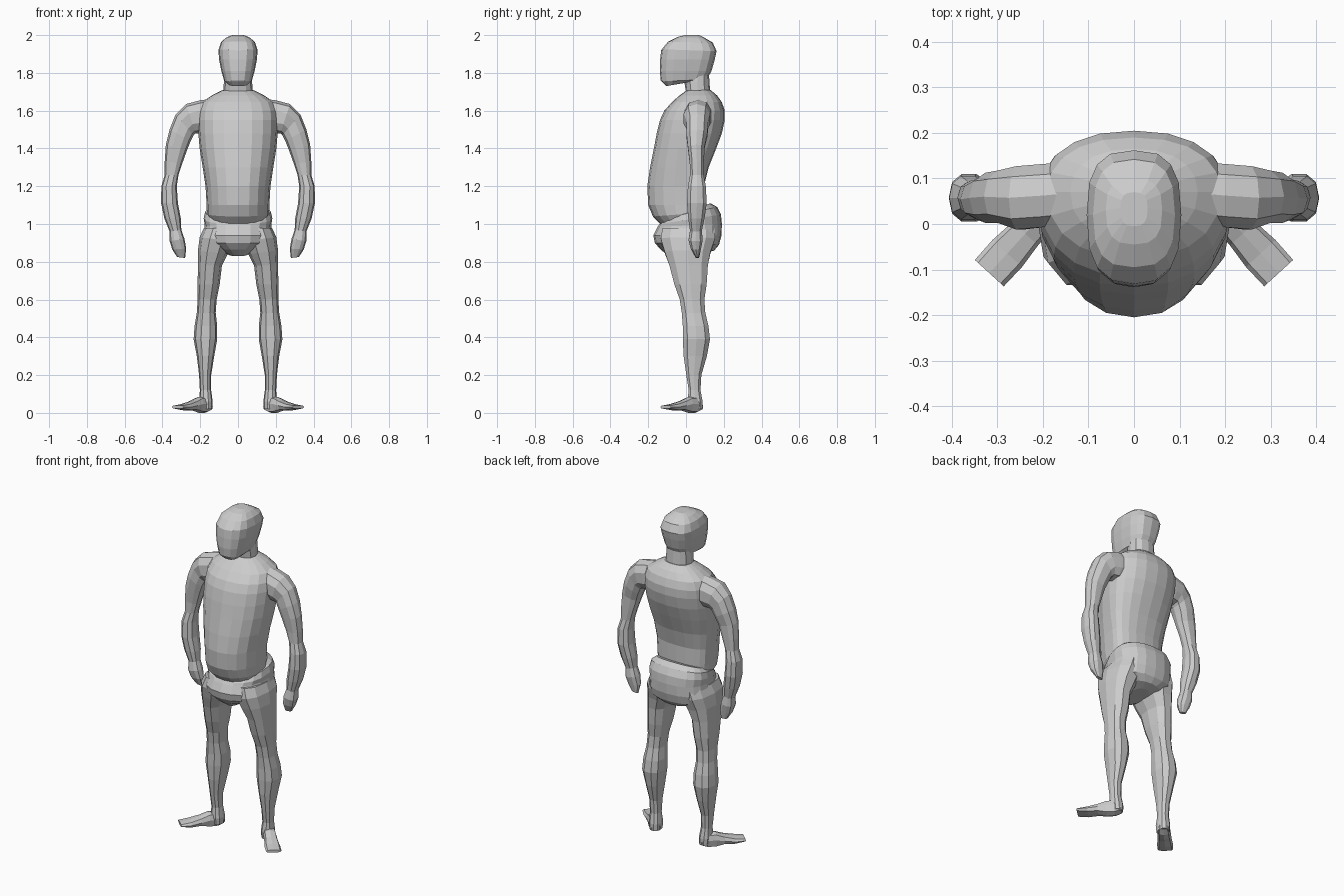
import bpy, bmesh, math
from mathutils import Vector as V

grey = bpy.data.materials.new("light grey")
grey.diffuse_color = (0.6, 0.6, 0.6, 1)


def power(t, e):
    return math.copysign(abs(t) ** e, t)


def ring(c, u, front, back, n, e=1.0):
    """Closed section: half width u, with separate front and back depths."""
    pts = []
    for i in range(n):
        a = 2 * math.pi * i / n
        s, k = power(math.sin(a), e), power(math.cos(a), e)
        pts.append(V(c) + V(u) * k + (V(front) * -s if s < 0 else V(back) * s))
    return pts


def loft(name, rings, mirror=False):
    """Skin a list of rings into a closed flat-shaded part."""
    bm = bmesh.new()
    rows = [[bm.verts.new(p) for p in r] for r in rings]
    n = len(rows[0])
    for a, b in zip(rows, rows[1:]):
        for i in range(n):
            j = (i + 1) % n
            bm.faces.new((a[i], a[j], b[j], b[i]))
    bm.faces.new(rows[0])
    bm.faces.new(rows[-1])
    bmesh.ops.recalc_face_normals(bm, faces=bm.faces)
    me = bpy.data.meshes.new(name)
    bm.to_mesh(me)
    bm.free()
    me.materials.append(grey)
    ob = bpy.data.objects.new(name, me)
    bpy.context.collection.objects.link(ob)
    if mirror:
        ob.modifiers.new("Mirror", 'MIRROR')
    return ob


def body(name, rows, n, e):
    """Centred part; rows: z front, z back, half width, y front, y middle, y back."""
    out = []
    for zf, zb, w, yf, yc, yb in rows:
        zc = zf + (zb - zf) * (yc - yf) / (yb - yf)
        out.append(ring((0, yc, zc), (w, 0, 0), (0, yf - yc, zf - zc),
                        (0, yb - yc, zb - zc), n, e))
    return loft(name, out)


def limb(name, rows, n):
    """Mirrored part; rows: inner x, z, outer x, z, y front, y back."""
    out = []
    for xi, zi, xo, zo, yf, yb in rows:
        c = ((xi + xo) / 2, (yf + yb) / 2, (zi + zo) / 2)
        d = (yb - yf) / 2
        out.append(ring(c, ((xo - xi) / 2, 0, (zo - zi) / 2),
                        (0, -d, 0), (0, d, 0), n, 0.85))
    return loft(name, out, True)


# Torso with a rounded belly and a hunched upper back
body("torso", [
    (1.00, 1.04, .150, -.135, .02, .08), (1.04, 1.06, .165, -.175, .02, .09),
    (1.10, 1.10, .166, -.200, .02, .095), (1.20, 1.20, .172, -.205, .02, .095),
    (1.30, 1.30, .187, -.190, .02, .12), (1.40, 1.40, .203, -.170, .03, .16),
    (1.48, 1.48, .210, -.155, .04, .19), (1.55, 1.55, .212, -.138, .05, .205),
    (1.60, 1.60, .208, -.115, .06, .205), (1.645, 1.645, .190, -.075, .07, .19),
    (1.68, 1.68, .140, -.035, .07, .165), (1.705, 1.71, .085, .0, .07, .13)], 20, 0.88)

# Neck and head
body("neck", [
    (1.64, 1.64, .095, -.01, .07, .14), (1.70, 1.70, .078, .0, .06, .128),
    (1.76, 1.74, .075, -.01, .06, .125), (1.82, 1.82, .07, -.01, .06, .12)], 12, 0.85)
head = body("head", [
    (1.73, 1.755, .050, -.105, -.04, .04), (1.755, 1.765, .074, -.13, -.01, .11),
    (1.81, 1.81, .088, -.136, .0, .135), (1.87, 1.87, .100, -.134, .01, .152),
    (1.925, 1.915, .104, -.128, .02, .162), (1.965, 1.96, .090, -.095, .02, .142),
    (1.99, 1.985, .062, -.045, .03, .10), (2.0, 2.0, .030, -.005, .035, .07)], 16, 0.72)

# Shallow raised face panel
bm = bmesh.new()
bm.from_mesh(head.data)
panel = [f for f in bm.faces if f.normal.y < -0.9 and 1.75 < f.calc_center_median().z < 1.93]
bmesh.ops.inset_region(bm, faces=panel, thickness=.006, depth=.003)
bm.to_mesh(head.data)
bm.free()

# Pelvis
body("pelvis", [
    (1.04, 1.11, .150, -.08, .05, .13), (1.03, 1.09, .174, -.11, .05, .165),
    (1.00, 1.05, .182, -.14, .05, .185), (.985, 1.00, .176, -.15, .05, .19),
    (.94, .94, .184, -.173, .05, .188), (.90, .89, .175, -.165, .05, .175),
    (.865, .86, .110, -.135, .04, .15), (.83, .845, .050, -.09, .03, .10)], 20, 0.85)

# Arms with hands
limb("arm", [
    (.12, 1.50, .12, 1.665, .0, .14), (.20, 1.48, .20, 1.655, -.01, .135),
    (.225, 1.48, .275, 1.635, -.015, .13), (.235, 1.47, .33, 1.58, .0, .12),
    (.25, 1.44, .362, 1.50, .0, .115), (.27, 1.39, .382, 1.42, .008, .10),
    (.295, 1.32, .388, 1.33, .018, .097), (.315, 1.26, .388, 1.26, .02, .095),
    (.324, 1.20, .406, 1.20, .008, .107), (.318, 1.11, .407, 1.11, .003, .112),
    (.303, 1.03, .390, 1.03, .01, .10), (.300, .97, .362, .96, .02, .085),
    (.283, .92, .362, .91, .012, .09), (.274, .87, .348, .865, .025, .08),
    (.280, .82, .322, .825, .05, .07)], 10)

# Legs
limb("leg", [
    (.02, .98, .180, .98, -.13, .16), (.03, .91, .203, .93, -.14, .16),
    (.055, .84, .212, .86, -.118, .135), (.085, .78, .212, .78, -.092, .12),
    (.097, .68, .214, .68, -.065, .113), (.113, .60, .214, .60, -.036, .10),
    (.118, .53, .218, .53, -.025, .105), (.110, .46, .230, .46, -.02, .122),
    (.110, .39, .235, .39, -.02, .13), (.126, .30, .218, .30, -.015, .113),
    (.142, .20, .206, .20, .0, .083), (.142, .12, .202, .12, .013, .078),
    (.134, .06, .205, .06, .005, .09), (.136, .02, .20, .02, .01, .09)], 10)

# Splayed flat feet, lofted from heel to toe
heel, toe = V((.160, .065, 0)), V((.318, -.108, 0))
side = (toe - heel).normalized().cross(V((0, 0, 1)))
foot = []
for t, w, lo, hi in [(-.05, .026, .015, .05), (.1, .034, .01, .085), (.3, .036, .01, .085),
                     (.5, .038, .012, .066), (.75, .044, .012, .05), (1.0, .043, .022, .04)]:
    c = heel.lerp(toe, t)
    c.z = (lo + hi) / 2
    foot.append(ring(c, side * w, (0, 0, lo - c.z), (0, 0, hi - c.z), 8, 0.7))
for p in foot[2] + foot[1]:
    p.z = max(0, p.z - .01) if p.z < .03 else p.z
loft("foot", foot, True)
